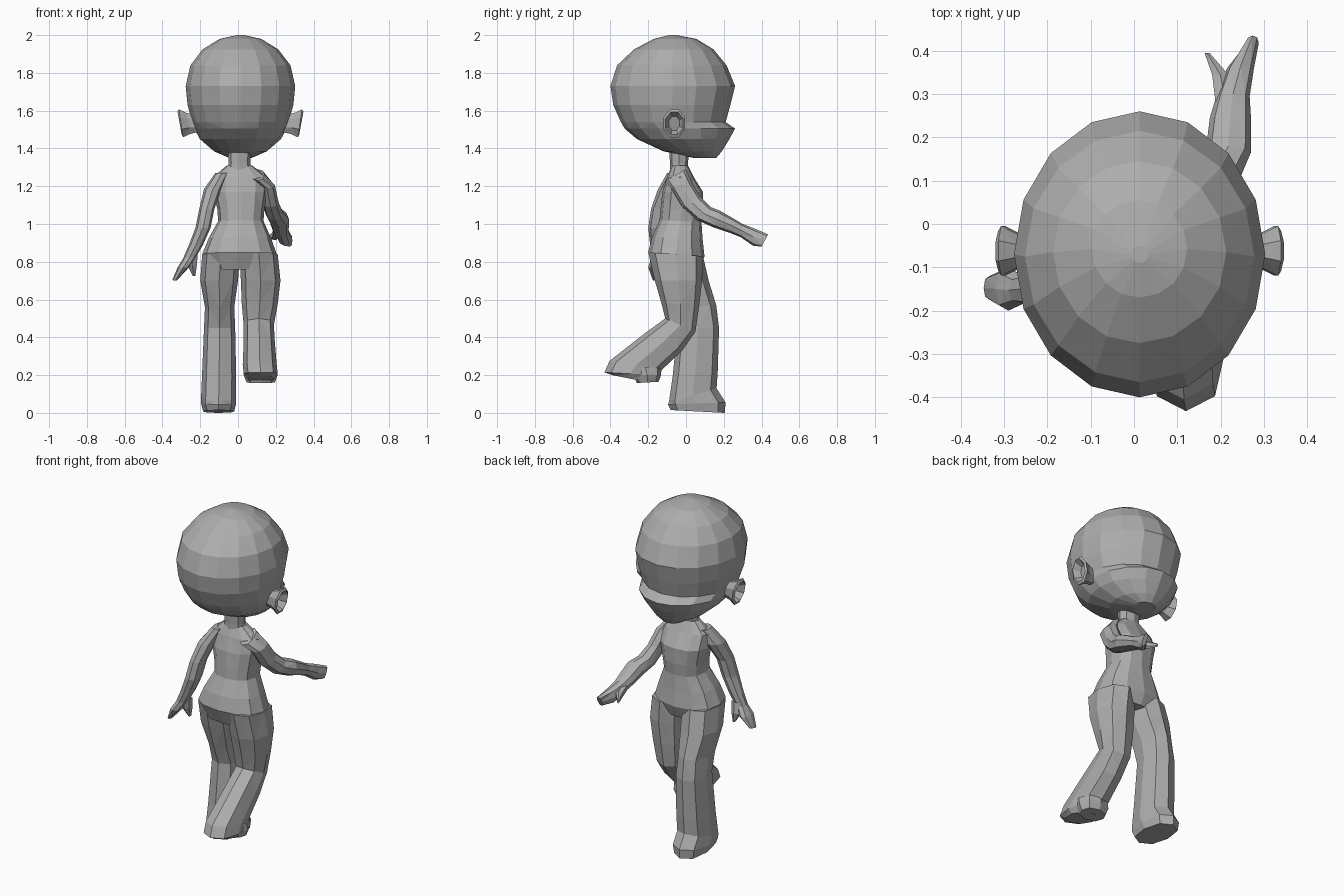
import bpy, bmesh, math
from mathutils import Vector

grey = bpy.data.materials.new("plain grey")
grey.diffuse_color = (0.42, 0.42, 0.42, 1)


def ring(back, front, x0, x1, n, power):
    """Rounded cross-section between two (y, z) points and two x limits."""
    b, f = Vector((0, *back)), Vector((0, *front))
    mid, half = (b + f) / 2, (f - b) / 2
    pts = []
    for i in range(n):
        a = 2 * math.pi * i / n
        c, s = math.cos(a), math.sin(a)
        c = math.copysign(abs(c) ** power, c)
        s = math.copysign(abs(s) ** power, s)
        pts.append(mid + half * c + Vector(((x0 + x1) / 2 + s * (x1 - x0) / 2, 0, 0)))
    return pts


def loft(name, rings):
    """Skin a list of point rings, capping both ends, with flat faces."""
    bm = bmesh.new()
    rows = [[bm.verts.new(p) for p in r] for r in rings]
    n = len(rows[0])
    for a, b in zip(rows, rows[1:]):
        for i in range(n):
            j = (i + 1) % n
            bm.faces.new((a[i], a[j], b[j], b[i]))
    bm.faces.new(rows[0])
    bm.faces.new(rows[-1])
    bmesh.ops.recalc_face_normals(bm, faces=bm.faces)
    bmesh.ops.triangulate(bm, faces=[f for f in bm.faces if len(f.verts) == 4])
    me = bpy.data.meshes.new(name)
    bm.to_mesh(me)
    bm.free()
    me.materials.append(grey)
    ob = bpy.data.objects.new(name, me)
    bpy.context.collection.objects.link(ob)
    return ob


def body(name, sections, n=8, power=0.85):
    loft(name, [ring(*s, n, power) for s in sections])


CX = 0.013  # head is slightly off centre

# Head: z, back y, front y, half width; the ledge near 1.52 is the muzzle
head = [(1.35, .04, .16, .06), (1.385, -.12, .19, .14), (1.45, -.26, .23, .215),
        (1.505, -.325, .26, .245), (1.54, -.345, .21, .255), (1.63, -.385, .235, .28),
        (1.73, -.40, .26, .29), (1.84, -.365, .215, .265), (1.925, -.275, .145, .2),
        (1.98, -.17, .055, .11), (2.0, -.09, -.05, .02)]
body("head", [((b, z), (f, z), CX - w, CX + w) for z, b, f, w in head], 16, 1.0)

# Ears: cupped discs; x out from head centre, half depth, half height
ear = [(.23, .03, .05), (.275, .04, .06), (.315, .062, .08), (.322, .05, .065), (.28, .03, .04)]
for side, name in ((-1, "left_ear"), (1, "right_ear")):
    rings = []
    for x, ry, rz in ear:
        row = []
        for i in range(8):
            a = 2 * math.pi * (i + .5) / 8
            row.append((CX + side * (x + .012 * math.sin(a)),
                        -.062 + ry * math.cos(a), 1.533 + rz * math.sin(a)))
        rings.append(row)
    loft(name, rings)

# Neck and torso
body("neck", [((-.085, 1.26), (.015, 1.26), -.06, .075),
              ((-.085, 1.32), (.01, 1.32), -.05, .065),
              ((-.09, 1.42), (.02, 1.42), -.055, .07)])
body("torso", [((-.075, 1.31), (.01, 1.31), -.06, .075),
               ((-.10, 1.25), (.04, 1.25), -.13, .155),
               ((-.125, 1.17), (.09, 1.17), -.13, .155),
               ((-.135, 1.08), (.09, 1.08), -.11, .14),
               ((-.14, 1.02), (.082, 1.01), -.105, .135),
               ((-.18, .93), (.088, .92), -.155, .175),
               ((-.20, .85), (.098, .83), -.19, .205),
               ((-.16, .76), (.07, .76), -.16, .18)], 12)

# Standing leg with flared hem and foot
body("left_leg", [((-.17, .84), (.09, .83), -.19, .01),
                  ((-.13, .70), (.12, .70), -.20, .0),
                  ((-.08, .55), (.16, .57), -.175, -.02),
                  ((-.045, .45), (.175, .45), -.18, -.015),
                  ((-.07, .20), (.168, .22), -.19, -.01),
                  ((-.09, .06), (.162, .13), -.195, -.01),
                  ((-.095, .045), (.21, .055), -.195, -.01),
                  ((-.08, .015), (.205, .0), -.185, -.02)])

# Lifted leg, bent back at the knee
body("right_leg", [((-.20, .85), (.09, .83), .01, .21),
                   ((-.165, .70), (.085, .70), .015, .225),
                   ((-.13, .58), (.07, .57), .02, .21),
                   ((-.11, .50), (.05, .43), .03, .19),
                   ((-.22, .42), (-.02, .33), .03, .195),
                   ((-.405, .275), (-.12, .235), .025, .205),
                   ((-.432, .215), (-.16, .20), .03, .21),
                   ((-.39, .20), (-.19, .16), .05, .19)])
body("right_foot", [((-.30, .25), (-.13, .235), .035, .205),
                    ((-.28, .20), (-.132, .20), .03, .21),
                    ((-.26, .158), (-.145, .165), .045, .195)])

# Hanging arm, hand and thumb
body("left_arm", [((-.10, 1.27), (.0, 1.27), -.12, -.05),
                  ((-.15, 1.18), (-.02, 1.19), -.18, -.09),
                  ((-.185, 1.08), (-.08, 1.08), -.205, -.125),
                  ((-.20, .98), (-.10, .98), -.225, -.145),
                  ((-.19, .89), (-.11, .89), -.26, -.185),
                  ((-.185, .82), (-.12, .82), -.29, -.225),
                  ((-.20, .77), (-.10, .77), -.32, -.26),
                  ((-.175, .70), (-.12, .71), -.347, -.32)])
body("left_thumb", [((-.17, .84), (-.11, .84), -.265, -.21),
                    ((-.16, .78), (-.10, .78), -.27, -.215),
                    ((-.13, .725), (-.11, .725), -.24, -.225)], 6)

# Raised arm, hand and thumb
body("right_arm", [((-.11, 1.23), (.0, 1.29), .07, .14),
                   ((-.08, 1.19), (.03, 1.22), .11, .195),
                   ((-.02, 1.09), (.08, 1.14), .13, .215),
                   ((.06, 1.02), (.13, 1.09), .145, .24),
                   ((.15, .98), (.18, 1.07), .165, .27),
                   ((.24, .95), (.25, 1.03), .175, .27),
                   ((.29, .93), (.30, 1.0), .19, .267),
                   ((.355, .885), (.365, .975), .215, .277),
                   ((.40, .88), (.435, .945), .26, .288)])
body("right_thumb", [((.28, .94), (.28, .99), .185, .24),
                     ((.345, .915), (.345, .965), .178, .22),
                     ((.395, .92), (.395, .94), .162, .175)], 6)
